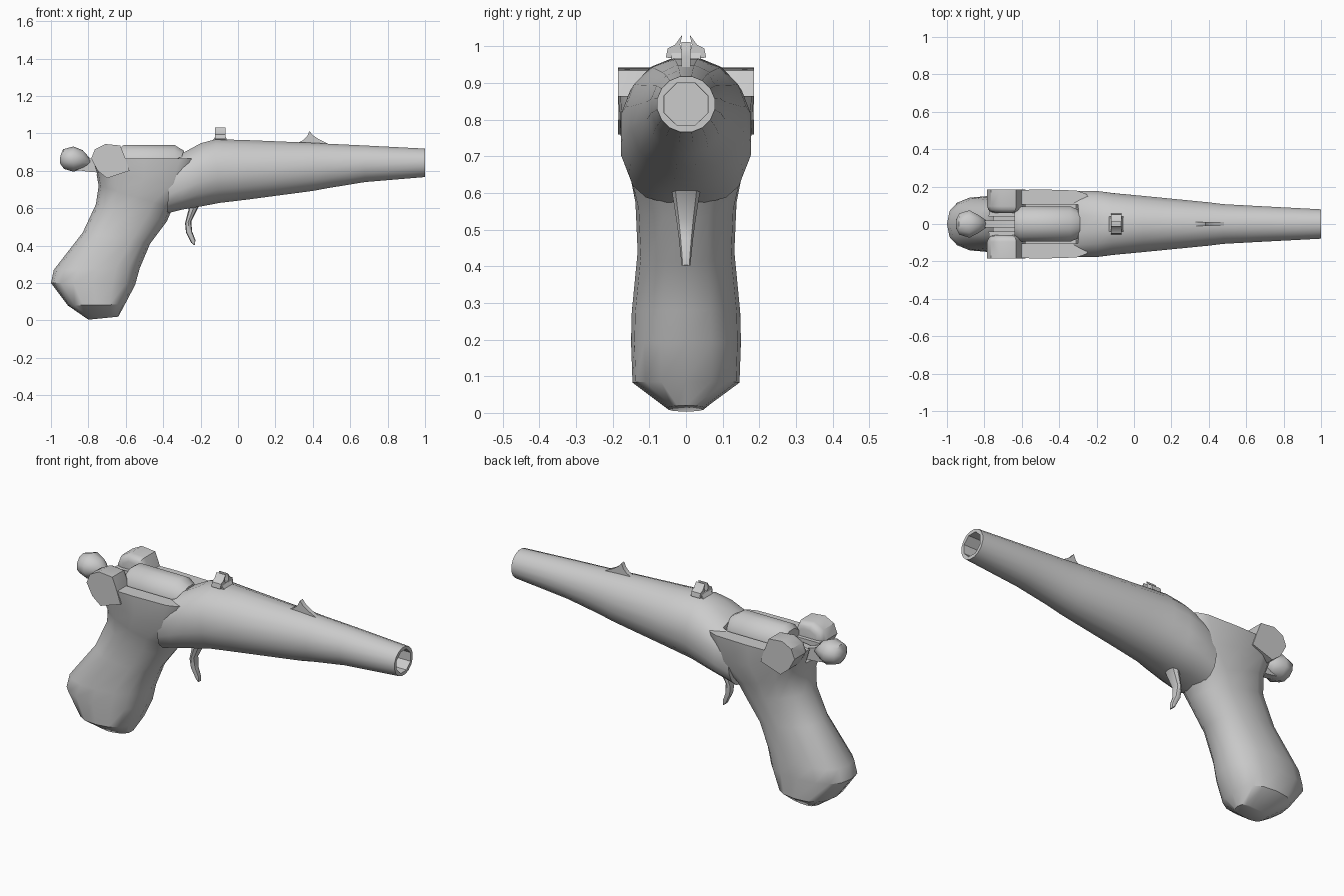
import bpy, bmesh, math
from mathutils import Vector

if "Cube" in bpy.data.objects:
    bpy.data.objects.remove(bpy.data.objects["Cube"])

steel = bpy.data.materials.new("plain_grey")
steel.diffuse_color = (0.6, 0.6, 0.6, 1)
steel.use_nodes = True
steel.node_tree.nodes["Principled BSDF"].inputs["Base Color"].default_value = steel.diffuse_color


def finish(name, bm, angle=40):
    bmesh.ops.recalc_face_normals(bm, faces=bm.faces)
    me = bpy.data.meshes.new(name)
    bm.to_mesh(me)
    bm.free()
    me.materials.append(steel)
    ob = bpy.data.objects.new(name, me)
    bpy.context.collection.objects.link(ob)
    smooth(ob, angle)
    return ob


def smooth(ob, angle=40):
    bpy.ops.object.select_all(action='DESELECT')
    bpy.context.view_layer.objects.active = ob
    ob.select_set(True)
    bpy.ops.object.shade_smooth_by_angle(angle=math.radians(angle))


def loft(name, sections, n=16, y0=0, turn=0, angle=40):
    """Each section: end a (x, z), end b (x, z), half width, squareness."""
    bm = bmesh.new()
    rings = []
    for ax, az, bx, bz, hw, p in sections:
        a, b = Vector((ax, y0, az)), Vector((bx, y0, bz))
        mid, half = (a + b) / 2, (b - a) / 2
        ring = []
        for i in range(n):
            t = 2 * math.pi * i / n + turn
            c, s = math.cos(t), math.sin(t)
            c = math.copysign(abs(c) ** p, c)
            s = math.copysign(abs(s) ** p, s)
            ring.append(bm.verts.new(mid + half * c + Vector((0, hw * s, 0))))
        rings.append(ring)
    for r, q in zip(rings, rings[1:]):
        for i in range(n):
            j = (i + 1) % n
            bm.faces.new((r[i], r[j], q[j], q[i]))
    bm.faces.new(rings[0])
    bm.faces.new(rings[-1])
    return finish(name, bm, angle)


def prism(name, pts, ylo, yhi, bevel=0.0):
    """Side outline (x, z) extruded across y."""
    bm = bmesh.new()
    f = bm.faces.new([bm.verts.new((x, ylo, z)) for x, z in pts])
    ext = bmesh.ops.extrude_face_region(bm, geom=[f])
    bmesh.ops.translate(bm, vec=(0, yhi - ylo, 0),
                        verts=[v for v in ext['geom'] if isinstance(v, bmesh.types.BMVert)])
    if bevel:
        # round only the inner rim, the side nearest the centre line
        inner = min((ylo, yhi), key=abs)
        rim = [e for e in bm.edges if all(abs(v.co.y - inner) < 1e-5 for v in e.verts)]
        bmesh.ops.bevel(bm, geom=rim, offset=bevel, segments=3, profile=0.5, affect='EDGES')
    return finish(name, bm)


def cut(ob, cutter):
    m = ob.modifiers.new("cut", 'BOOLEAN')
    m.operation, m.object, m.solver = 'DIFFERENCE', cutter, 'EXACT'
    bpy.context.view_layer.objects.active = ob
    bpy.ops.object.modifier_apply(modifier=m.name)
    smooth(ob)


# grip and frame
grip = loft("grip_and_frame", [
    (-.80, .004, -.64, .02, .05, .8), (-.91, .08, -.605, .085, .146, .8),
    (-1.0, .20, -.55, .19, .15, .8), (-.985, .27, -.525, .28, .148, .85),
    (-.83, .47, -.47, .41, .132, .85), (-.76, .62, -.38, .53, .138, .85),
    (-.745, .72, -.35, .60, .155, .75), (-.76, .80, -.25, .71, .178, .55),
    (-.78, .865, -.22, .865, .185, .4)])

# barrel with forestock
barrel = loft("barrel", [
    (-.38, .57, -.36, .865, .165, .7), (-.30, .59, -.29, .90, .18, .8),
    (-.20, .606, -.20, .95, .18, .9), (-.10, .625, -.12, .972, .168, .95),
    (.05, .643, .05, .967, .153, 1), (.40, .69, .40, .952, .118, 1),
    (.48, .705, .48, .947, .108, 1), (.68, .738, .68, .937, .097, 1),
    (1.0, .765, 1.0, .92, .08, 1)], turn=math.pi / 16)

# hollows: muzzle bore, cylinder window, hammer slot
bore = loft("bore_cutter", [(.55, .78, .55, .905, .063, 1), (1.1, .78, 1.1, .905, .065, 1)],
            n=8, turn=math.pi / 8)
window = prism("window_cutter", [(-.64, .74), (-.31, .74), (-.28, 1.1), (-.64, 1.1)], -.105, .105)
slot = prism("slot_cutter", [(-.9, .8), (-.6, .76), (-.6, 1.1), (-.9, 1.1)], -.04, .04)
for c in (bore, window, slot):
    c.hide_render = True
    c.hide_set(True)
cut(barrel, bore)
cut(barrel, window)
cut(grip, window)
cut(grip, slot)

# revolving cylinder with chamfered ends
loft("cylinder", [(-.64, .76, -.64, .92, .08, 1), (-.61, .74, -.61, .942, .098, 1),
                  (-.34, .74, -.34, .942, .098, 1), (-.29, .77, -.29, .91, .075, 1)],
     n=12, turn=math.pi / 12)

# rear shoulders either side of the hammer
for side, label in ((1, "left"), (-1, "right")):
    prism("shoulder_" + label,
          [(-.70, .76), (-.75, .80), (-.785, .865), (-.765, .915), (-.71, .943),
           (-.63, .935), (-.615, .90), (-.60, .86), (-.58, .80)],
          side * .06, side * .185, .035)

# hammer stem and knob
prism("hammer_stem", [(-.90, .81), (-.80, .795), (-.60, .78), (-.60, .87),
                      (-.74, .85), (-.80, .87), (-.88, .88)], -.02, .02)
loft("hammer_knob", [(-.952, .84, -.95, .88, .025, 1), (-.93, .81, -.935, .915, .06, 1),
                     (-.88, .795, -.88, .93, .077, 1), (-.83, .81, -.83, .91, .05, 1),
                     (-.79, .835, -.79, .865, .02, 1)], n=10, angle=50)

# trigger
loft("trigger", [(-.265, .64, -.19, .64, .042, .8), (-.265, .59, -.215, .60, .037, .8),
                 (-.283, .52, -.25, .53, .026, .8), (-.278, .47, -.245, .475, .019, .8),
                 (-.25, .415, -.228, .43, .014, .8), (-.235, .402, -.23, .403, .012, .8)], n=8)

# front sight
prism("front_sight", [(.31, .945), (.35, .965), (.37, .985), (.382, 1.012), (.40, .99),
                      (.43, .97), (.49, .94)], -.012, .012)

# rear sight: low base with two curved horns
prism("rear_sight_base", [(-.14, .955), (-.12, .985), (-.07, .985), (-.05, .955)], -.04, .04)
for side, label in ((1, "left"), (-1, "right")):
    bm = bmesh.new()
    rows = [[bm.verts.new((x, side * y, z)) for y, z in
             ((.015, .965), (.055, .97), (.05, .995), (.03, 1.005), (.01, 1.032),
              (.016, 1.005), (.012, .99))] for x in (-.122, -.068)]
    bm.faces.new(rows[0])
    bm.faces.new(rows[1])
    for i in range(7):
        j = (i + 1) % 7
        bm.faces.new((rows[0][i], rows[0][j], rows[1][j], rows[1][i]))
    finish("rear_sight_horn_" + label, bm)
